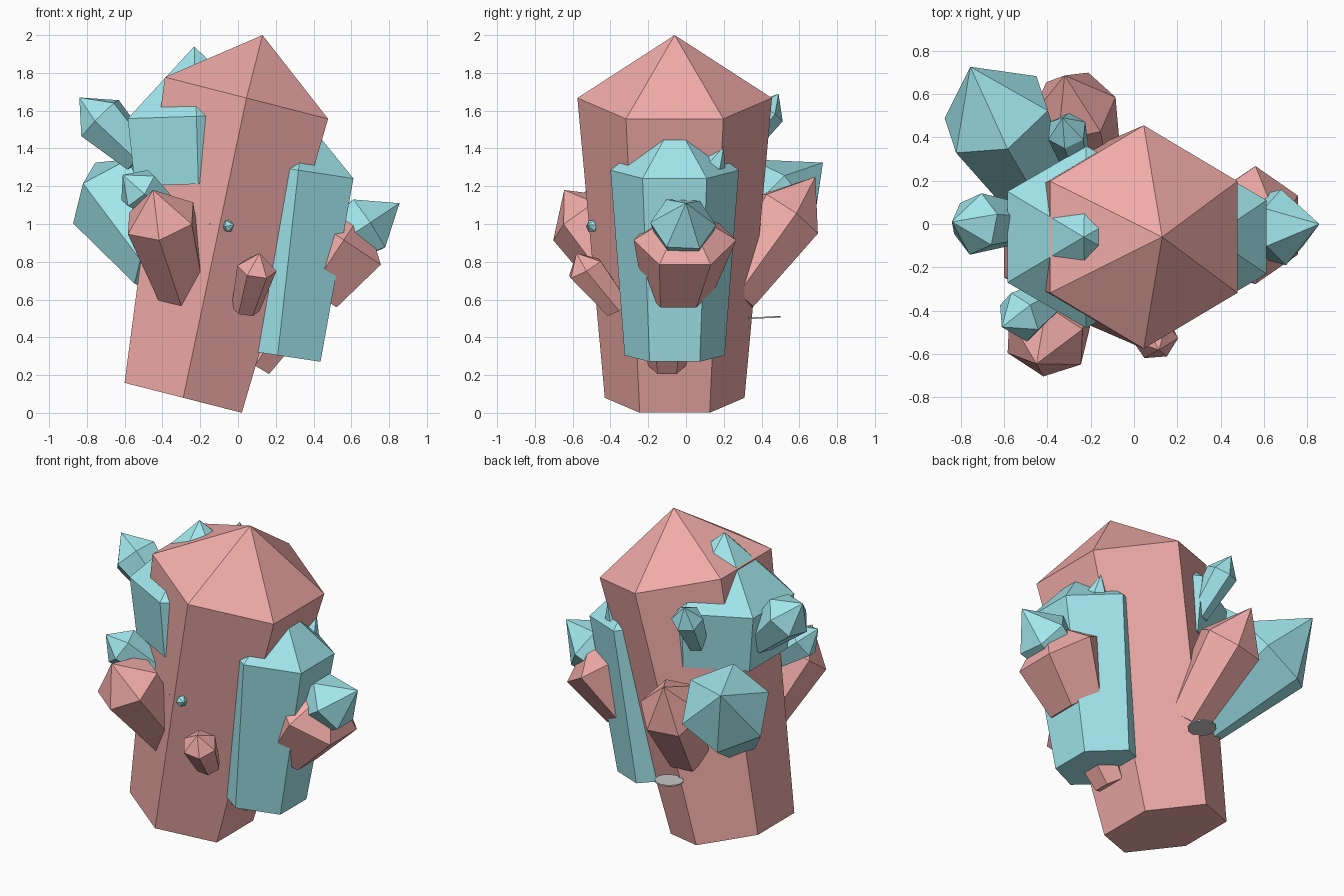
import bpy, bmesh, math
from mathutils import Vector


def material(name, rgb):
    m = bpy.data.materials.new(name)
    m.diffuse_color = (*rgb, 1)
    return m


RED = material("red_crystal", (0.87, 0.41, 0.39))
TEAL = material("teal_crystal", (0.36, 0.80, 0.85))


def crystal(name, mat, base, r0, shoulder, r1, apex, ref=(0, 1, 0)):
    """Six-sided flared prism with a pyramid tip; one corner points along ref."""
    base, shoulder, apex = Vector(base), Vector(shoulder), Vector(apex)
    n = (apex - shoulder).normalized()
    u = Vector(ref)
    u = (u - n * u.dot(n)).normalized()
    v = n.cross(u)
    bm = bmesh.new()
    rings = []
    for c, r in ((base, r0), (shoulder, r1)):
        rings.append([bm.verts.new(c + r * (math.cos(i * math.pi / 3) * u
                                            + math.sin(i * math.pi / 3) * v)) for i in range(6)])
    tip = bm.verts.new(apex)
    lo, hi = rings
    bm.faces.new(lo[::-1])
    for i in range(6):
        j = (i + 1) % 6
        bm.faces.new((lo[i], lo[j], hi[j], hi[i]))
        bm.faces.new((hi[i], hi[j], tip))
    me = bpy.data.meshes.new(name)
    bm.to_mesh(me)
    bm.free()
    me.materials.append(mat)
    ob = bpy.data.objects.new(name, me)
    bpy.context.collection.objects.link(ob)
    return ob


# Large central crystal and its two big companions
crystal("main_crystal", RED, (-0.29, -0.06, 0.08), 0.37, (0.045, -0.06, 1.667), 0.515, (0.13, -0.06, 2.0))
crystal("right_crystal", TEAL, (0.21, -0.06, 0.305), 0.265, (0.32, -0.06, 1.285), 0.34, (0.36, -0.06, 1.55))
crystal("upper_left_crystal", TEAL, (-0.21, -0.06, 1.212), 0.388, (-0.22, -0.06, 1.57), 0.42, (-0.232, -0.06, 1.94))

# Medium side shoots
crystal("back_left_shoot", TEAL, (-0.407, 0.09, 0.76), 0.16, (-0.635, 0.505, 1.13), 0.27,
        (-0.755, 0.725, 1.325), (-0.23, -0.015, -0.12))
crystal("front_left_shoot", RED, (-0.28, -0.26, 0.60), 0.135, (-0.41, -0.54, 1.03), 0.20,
        (-0.45, -0.645, 1.18), (-0.015, -0.18, -0.085))
crystal("back_shoot", RED, (-0.19, 0.25, 0.63), 0.135, (-0.28, 0.54, 1.05), 0.20,
        (-0.32, 0.685, 1.25), (0.065, 0.17, -0.08))
crystal("right_red_shoot", RED, (0.385, -0.04, 0.65), 0.19, (0.56, -0.005, 0.915), 0.272, (0.67, -0.005, 1.08))
crystal("right_teal_shoot", TEAL, (0.44, -0.015, 0.84), 0.11, (0.69, -0.015, 1.0), 0.175, (0.855, 0.0, 1.11))

# Small shoots
crystal("top_left_shoot", TEAL, (-0.52, 0.0, 1.35), 0.095, (-0.73, 0.0, 1.56), 0.145,
        (-0.84, 0.01, 1.67), (0.3, 1, 0))
crystal("left_small_shoot", TEAL, (-0.37, -0.33, 1.06), 0.08, (-0.53, -0.43, 1.19), 0.122, (-0.61, -0.475, 1.26))
crystal("front_small_shoot", RED, (0.04, -0.36, 0.55), 0.075, (0.10, -0.535, 0.765), 0.105,
        (0.115, -0.58, 0.845), (1, 0, 0))
crystal("back_top_shoot", TEAL, (-0.26, 0.26, 1.36), 0.065, (-0.31, 0.43, 1.59), 0.095, (-0.33, 0.49, 1.69))
crystal("right_top_shoot", TEAL, (0.38, 0.08, 1.2), 0.045, (0.40, 0.15, 1.32), 0.065, (0.42, 0.20, 1.41))
crystal("lower_right_shoot", RED, (0.09, -0.10, 0.25), 0.10, (0.20, -0.10, 0.42), 0.13, (0.26, -0.10, 0.52))

# Tiny chips on the front faces
crystal("front_chip", TEAL, (-0.08, -0.47, 0.985), 0.015, (-0.05, -0.50, 0.99), 0.035, (-0.02, -0.52, 0.995))
crystal("front_chip_left", TEAL, (-0.13, -0.43, 1.0), 0.012, (-0.14, -0.47, 1.0), 0.02, (-0.15, -0.485, 1.0))

# Thin flake at the back
bpy.ops.mesh.primitive_cylinder_add(vertices=12, radius=0.085, depth=0.008,
                                    location=(-0.17, 0.415, 0.505), rotation=(0.05, 0, 0))
bpy.context.object.name = "back_flake"
